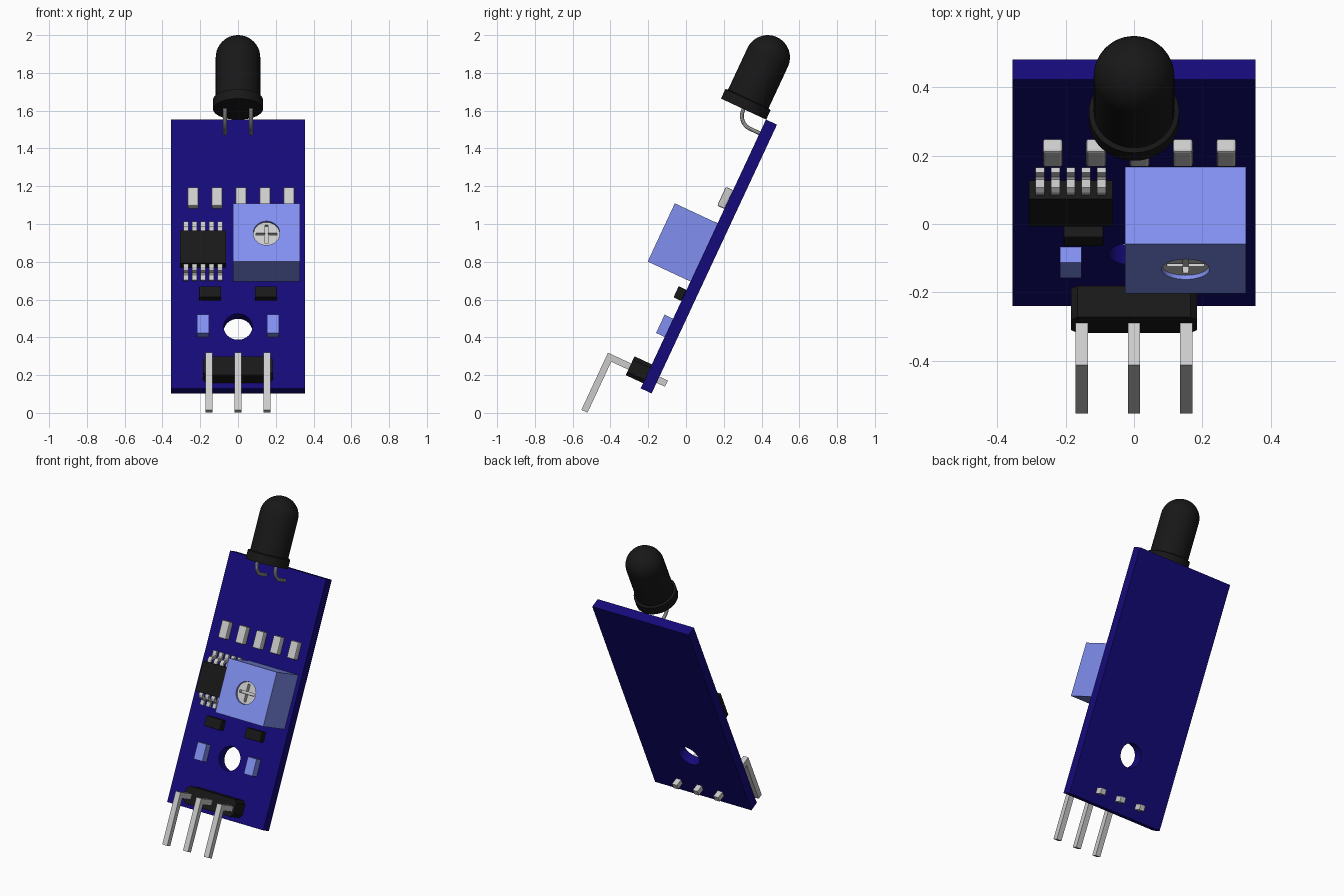
import bpy, bmesh
from math import radians, sin, cos, pi
from mathutils import Matrix, Vector

if "Cube" in bpy.data.objects:
    bpy.data.objects.remove(bpy.data.objects["Cube"])

# Board frame: x across, f out of the front face, h up the board
TILT = Matrix.Translation((0, -0.24, 0.13)) @ Matrix.Rotation(radians(-25), 4, 'X')


def mat(name, rgb):
    m = bpy.data.materials.new(name)
    m.diffuse_color = (*rgb, 1)
    m.use_nodes = True
    m.node_tree.nodes["Principled BSDF"].inputs["Base Color"].default_value = m.diffuse_color
    return m


BOARD = mat("board_blue", (0.007, 0.003, 0.19))
BLUE = mat("light_blue", (0.22, 0.28, 0.87))
BLACK = mat("black", (0.009, 0.009, 0.009))


def finish(name, bm, material=None, smooth=False):
    bmesh.ops.recalc_face_normals(bm, faces=bm.faces)
    me = bpy.data.meshes.new(name)
    bm.to_mesh(me)
    bm.free()
    ob = bpy.data.objects.new(name, me)
    bpy.context.collection.objects.link(ob)
    ob.matrix_world = TILT
    if material:
        me.materials.append(material)
    if smooth:
        activate(ob)
        bpy.ops.object.shade_smooth_by_angle(angle=radians(35))
    return ob


def activate(ob):
    bpy.ops.object.select_all(action='DESELECT')
    ob.select_set(True)
    bpy.context.view_layer.objects.active = ob


def extrude(name, ring, step, material=None, bevel=0.0):
    """Close a ring of (x, f, h) points and push it along step."""
    bm = bmesh.new()
    flip = lambda p: Vector((p[0], -p[1], p[2]))
    face = bm.faces.new([bm.verts.new(flip(p)) for p in ring])
    new = bmesh.ops.extrude_face_region(bm, geom=[face])["geom"]
    bmesh.ops.translate(bm, vec=flip(step),
                        verts=[v for v in new if isinstance(v, bmesh.types.BMVert)])
    if bevel:
        bmesh.ops.bevel(bm, geom=bm.edges[:], offset=bevel, segments=2,
                        affect='EDGES', profile=0.5)
    return finish(name, bm, material)


def box(name, x, f, h, material=None, bevel=0.0):
    ring = [(x[0], f[0], h[0]), (x[1], f[0], h[0]), (x[1], f[0], h[1]), (x[0], f[0], h[1])]
    return extrude(name, ring, (0, f[1] - f[0], 0), material, bevel)


def disc(name, x, h, r, f, material=None):
    ring = [(x + r * cos(i * pi / 24), f[0], h + r * sin(i * pi / 24)) for i in range(48)]
    return extrude(name, ring, (0, f[1] - f[0], 0), material)


def strip(name, path, thick, x, width, material=None):
    """Bent flat bar following (f, h) points with mitred corners."""
    pts = [Vector(p) for p in path]
    left, right = [], []
    for i, p in enumerate(pts):
        dirs = [(b - a).normalized() for a, b in zip(pts, pts[1:])][max(i - 1, 0):i + 1]
        norms = [Vector((-d.y, d.x)) for d in dirs]
        n = sum(norms, Vector((0, 0))).normalized()
        off = n * (thick / 2 / n.dot(norms[0]))
        left.append(p + off)
        right.append(p - off)
    ring = [(x - width / 2, p.x, p.y) for p in left + right[::-1]]
    return extrude(name, ring, (width, 0, 0), material)


def cut(ob, cutter):
    mod = ob.modifiers.new("cut", 'BOOLEAN')
    mod.operation = 'DIFFERENCE'
    mod.solver = 'EXACT'
    mod.object = cutter
    activate(ob)
    bpy.ops.object.modifier_apply(modifier=mod.name)
    bpy.data.objects.remove(cutter)


# Circuit board with mounting hole
board = box("circuit_board", (-0.355, 0.355), (-0.064, 0), (0, 1.57), BOARD)
cut(board, disc("hole_cutter", 0, 0.36, 0.076, (-0.2, 0.2)))

# Sensor bulb: flange, barrel and dome turned round the h axis
profile = [(0, 1.57), (0.132, 1.57), (0.132, 1.625), (0.118, 1.63)]
profile += [(0.118 * cos(i * pi / 24), 1.872 + 0.118 * sin(i * pi / 24)) for i in range(13)]
bm = bmesh.new()
verts = [bm.verts.new((r if r > 1e-5 else 0, -0.131, h)) for r, h in profile]
edges = [bm.edges.new(e) for e in zip(verts, verts[1:])]
bmesh.ops.spin(bm, geom=verts + edges, cent=(0, -0.131, 0), axis=(0, 0, 1),
               angle=2 * pi, steps=48, use_duplicate=False)
bmesh.ops.remove_doubles(bm, verts=bm.verts, dist=1e-4)
finish("sensor_bulb", bm, BLACK, smooth=True)

# Bent wire legs of the bulb
for side, x in (("left", -0.069), ("right", 0.069)):
    R = 0.075
    path = [(0.131, 1.58)]
    path += [(0.131 - R + R * cos(i * pi / 16), 1.565 - R * sin(i * pi / 16)) for i in range(9)]
    path += [(-0.02, 1.49)]
    cu = bpy.data.curves.new("bulb_leg_" + side, 'CURVE')
    cu.dimensions = '3D'
    cu.bevel_depth = 0.011
    cu.bevel_resolution = 3
    cu.use_fill_caps = True
    sp = cu.splines.new('POLY')
    sp.points.add(len(path) - 1)
    for p, (f, h) in zip(sp.points, path):
        p.co = (x, -f, h, 1)
    leg = bpy.data.objects.new("bulb_leg_" + side, cu)
    bpy.context.collection.objects.link(leg)
    leg.matrix_world = TILT
    activate(leg)
    bpy.ops.object.convert(target='MESH')
    bpy.ops.object.shade_smooth_by_angle(angle=radians(35))

# Row of five small resistors
for i in range(5):
    x = -0.238 + 0.127 * i
    box(f"resistor_{i + 1}", (x - 0.029, x + 0.029), (-0.002, 0.042), (1.048, 1.158), bevel=0.008)

# Adjuster block with recessed cross-slot screw
block = box("adjuster_block", (-0.026, 0.328), (0, 0.25), (0.624, 0.964), BLUE)
cut(block, disc("recess_cutter", 0.151, 0.79, 0.07, (0.2, 0.3)))
screw = disc("adjuster_screw", 0.151, 0.79, 0.069, (0.195, 0.237))
for dx, dh in ((0.055, 0.008), (0.008, 0.055)):
    cut(screw, box("slot_cutter", (0.151 - dx, 0.151 + dx), (0.215, 0.3), (0.79 - dh, 0.79 + dh)))

# Chip with two rows of five gull-wing pins
box("chip_body", (-0.307, -0.063), (0.01, 0.07), (0.70, 0.89), BLACK)
wing = [(0.048, 0.08), (0.048, 0.11), (0.042, 0.121), (0.02, 0.126), (0.011, 0.138), (0.011, 0.17)]
for i in range(5):
    for row, s in (("upper", 1), ("lower", -1)):
        strip(f"chip_pin_{row}_{i + 1}", [(f, 0.795 + s * h) for f, h in wing],
              0.016, -0.275 + 0.045 * i, 0.026)

# Mirrored small parts
for side, s in (("left", -1), ("right", 1)):
    box("black_component_" + side, sorted((s * 0.09, s * 0.206)), (0, 0.046), (0.51, 0.575), BLACK, 0.004)
    box("indicator_" + side, sorted((s * 0.153, s * 0.217)), (0, 0.05), (0.30, 0.407), BLUE)

# Header block with clipped corners, and three angled pins
w, b, t, c = 0.185, 0.03, 0.14, 0.02
outline = [(-w + c, b), (w - c, b), (w, b + c), (w, t - c), (w - c, t), (-w + c, t), (-w, t - c), (-w, b + c)]
extrude("header_block", [(x, 0, h) for x, h in outline], (0, 0.101, 0), BLACK)
for i in (-1, 0, 1):
    strip(f"header_pin_{i + 2}", [(-0.113, 0.08), (0.2185, 0.08), (0.2185, -0.236)],
          0.036, 0.153 * i, 0.036)
